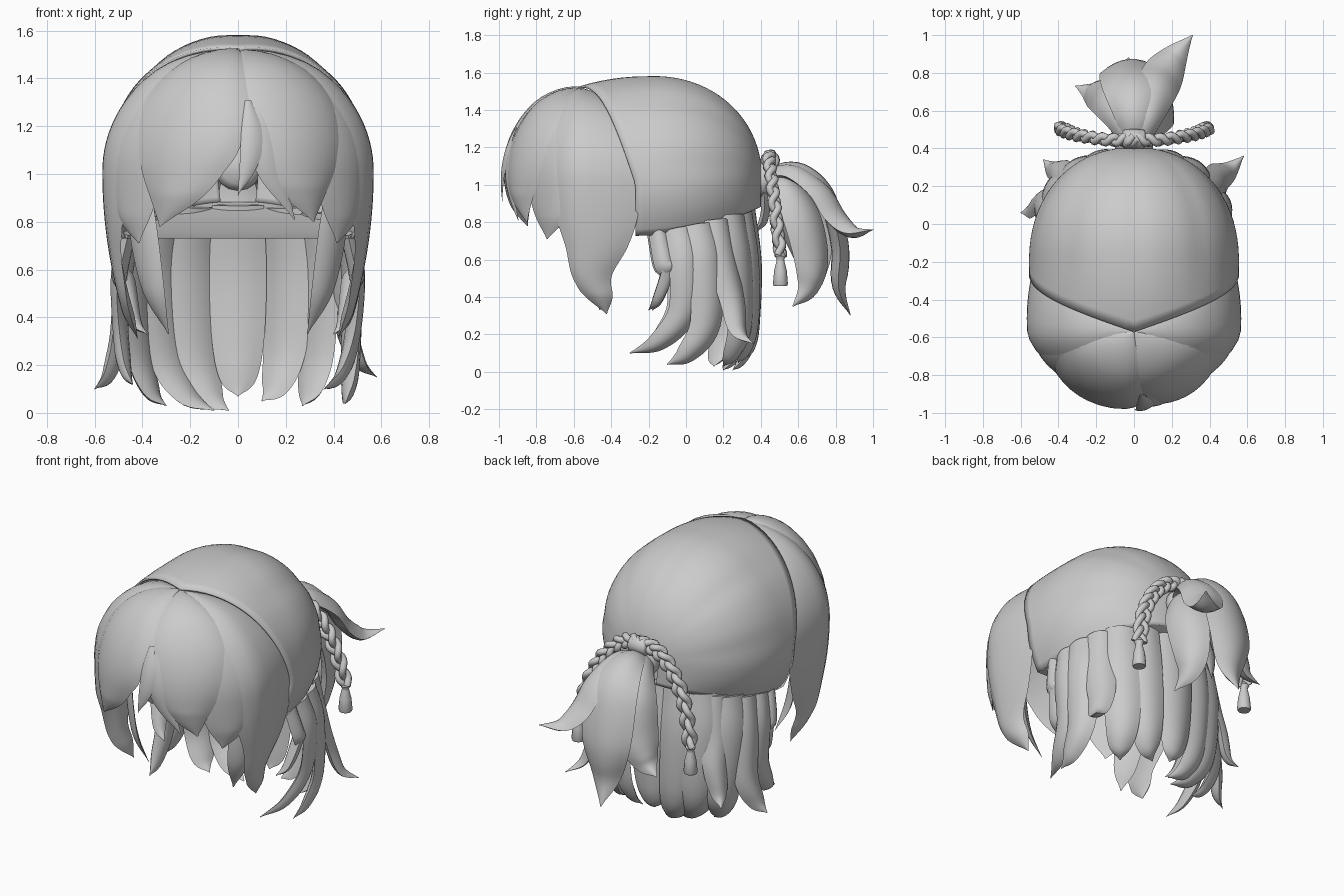
import bpy, bmesh, math
from mathutils import Vector as V

if "Cube" in bpy.data.objects:
    bpy.data.objects.remove(bpy.data.objects["Cube"])

grey = bpy.data.materials.new("hair grey")
grey.diffuse_color = (0.6, 0.6, 0.6, 1)
grey.use_nodes = True
grey.node_tree.nodes["Principled BSDF"].inputs["Base Color"].default_value = grey.diffuse_color


def mesh_object(name, rows, closed=True, caps=True):
    """Skin a list of equally long rows of points."""
    bm = bmesh.new()
    vs = [[bm.verts.new(p) for p in r] for r in rows]
    n = len(rows[0])
    for a, b in zip(vs, vs[1:]):
        for i in range(n if closed else n - 1):
            j = (i + 1) % n
            bm.faces.new((a[i], a[j], b[j], b[i]))
    if caps and closed:
        bm.faces.new(vs[0])
        bm.faces.new(vs[-1])
    bmesh.ops.recalc_face_normals(bm, faces=bm.faces)
    me = bpy.data.meshes.new(name)
    bm.to_mesh(me)
    bm.free()
    me.materials.append(grey)
    ob = bpy.data.objects.new(name, me)
    bpy.context.collection.objects.link(ob)
    bpy.context.view_layer.objects.active = ob
    ob.select_set(True)
    bpy.ops.object.shade_smooth_by_angle(angle=math.radians(50))
    ob.select_set(False)
    return ob


def smooth(points, steps):
    """Catmull-Rom samples through points of any dimension."""
    p = [V(q) for q in points]
    p = [2 * p[0] - p[1]] + p + [2 * p[-1] - p[-2]]
    out = []
    for i in range(1, len(p) - 2):
        a, b, c, d = p[i - 1:i + 3]
        for k in range(steps):
            t = k / steps
            out.append(0.5 * (2 * b + (c - a) * t + (2 * a - 5 * b + 4 * c - d) * t * t
                              + (3 * b - a - 3 * c + d) * t ** 3))
    return out + [p[-2]]


def power(v, e):
    return math.copysign(abs(v) ** e, v)


# lens cross-section: (across, outward)
LENS = [(-1 + i / 4, 1 - (-1 + i / 4) ** 2) for i in range(9)]
LENS += [(u, -0.6 * (1 - u * u)) for u in (0.6, 0.2, -0.2, -0.6)]


def lock(name, path, widths, thick, axis=(0, -0.1, None)):
    """Tapered lock swept along a path, its face carried along without twisting."""
    pts = smooth(path, 6)
    ws = smooth([(w, 0) for w in widths], 6)
    last = len(pts) - 1
    tans = [(pts[min(i + 1, last)] - pts[max(i - 1, 0)]).normalized() for i in range(last + 1)]
    m = last // 3
    outs = [None] * (last + 1)
    prev = pts[m] - V((axis[0], axis[1], pts[m].z if axis[2] is None else axis[2]))
    outs[m] = (prev - tans[m] * prev.dot(tans[m])).normalized()
    for i in list(range(m + 1, last + 1)) + list(range(m - 1, -1, -1)):
        prev = outs[i - 1] if i > m else outs[i + 1]
        outs[i] = (prev - tans[i] * prev.dot(tans[i])).normalized()
    rows = []
    for p, tan, out, wv in zip(pts, tans, outs, ws):
        side = tan.cross(out)
        w = max(wv[0], 0.003)
        t = thick * min(1, w / max(widths) * 1.3)
        rows.append([p + side * u * w + out * h * t for u, h in LENS])
    return mesh_object(name, rows)


# --- crown: strands combed back to the tie ---
def nape(y):
    return 0.73 + 0.15 * max(0, (y + 0.28) / 0.67) ** 2


def crown_point(s, a):
    k = min(abs(a) / 90, 1)
    y = 0.395 + (-0.57 + 0.3 * k - 0.395) * s ** 1.7
    q = min(max((y + 0.2) / 0.6, 0), 1)
    w = 0.55 * (1 - q ** 2.15) ** (1 / 2.15)
    top = 0.58 * math.sqrt(1 - q * q) if y > -0.2 else 0.58 - 0.06 * ((y + 0.2) / 0.37) ** 2
    zc = 1.0 + 0.04 * q
    r = 1 - 0.015 * abs(math.cos(math.radians(a * 4.5))) ** 6 * math.sin(math.pi * s)
    x = w * math.sin(math.radians(a)) * r
    if abs(a) <= 90:
        return (x, y, zc + top * math.cos(math.radians(a)) * r)
    return (x, y, zc - (zc - nape(y)) * (abs(a) - 90) / 30)


crown = mesh_object("crown_hair", [[crown_point(i / 28, -120 + j * 4) for j in range(61)]
                                   for i in range(29)], closed=False)
sol = crown.modifiers.new("thickness", "SOLIDIFY")
sol.thickness = 0.012
sol.offset = 0
# underside closing the crown along its lower rim
mesh_object("crown_underside", [[V(crown_point(i / 28, -120)).lerp(V(crown_point(i / 28, 120)), j / 8)
                                 for j in range(9)] for i in range(29)], closed=False)


# --- fringe panels fanning out from the parting ---
def fringe_point(phi, az, lift):
    p, a = math.radians(min(phi, 90)), math.radians(max(-90, min(az, 90)))
    f = math.sin(p) * (1 - 0.22 * (max(phi - 90, 0) / 70) ** 2)
    z = 1.01 + 0.505 * math.cos(p) - max(phi - 90, 0) * 0.01
    back = 0.3 * max(abs(az) - 90, 0) / 45
    n = V((math.sin(a) * math.sin(p), -math.cos(a) * math.sin(p), math.cos(p)))
    return V((0.54 * power(math.sin(a), 1.22) * f,
              -0.57 + (back - 0.4 * max(math.cos(a), 0) ** 1.2) * f, z)) + n * lift


def panel(name, keys, thick=0.03, lift=0.0):
    rows = []
    for phi, az, half in smooth(keys, 7):
        half = max(half, 0.4)
        t = thick * min(1, half / 14) * min(1, 0.15 + phi / 40)
        rows.append([fringe_point(max(phi, 0.5), az + u * half, lift + h * t) for u, h in LENS])
    return mesh_object(name, rows)


panel("fringe_left", [(0, -38, 46), (40, -30, 39), (70, -25, 32), (90, -30, 21),
                      (102, -34, 12), (113, -42, 0)], 0.026, 0.006)
panel("fringe_right", [(0, 42, 46), (40, 38, 38), (70, 35, 26), (90, 34, 18),
                       (101, 36, 10), (111, 41, 0)], 0.026)
panel("fringe_middle", [(55, 8, 2), (70, 9, 6), (82, 8, 6), (92, 5, 4), (100, 0, 0)], 0.025, 0.014)
panel("fringe_middle_right", [(50, 14, 5), (75, 16, 9), (92, 20, 7), (110, 31, 0)], 0.025)
for s, side in ((-1, "left"), (1, "right")):
    panel("temple_" + side, [(0, s * 70, 28), (60, s * 68, 28), (90, s * 66, 24),
                             (106, s * 64, 17), (120, s * 58, 0)], 0.02, -0.012)
    panel("side_lock_" + side, [(0, s * 95, 42), (50, s * 97, 40), (80, s * 99, 38), (105, s * 102, 36),
                                (124, s * 103, 28), (140, s * 100, 19), (151, s * 109, 13),
                                (160, s * 118, 0)], 0.03, -0.002)
    # inner strands hanging beside the face
    lock("inner_strand_" + side, [(s * 0.41, -0.48, 0.9), (s * 0.39, -0.5, 0.72),
                                  (s * 0.35, -0.5, 0.5), (s * 0.29, -0.46, 0.33)],
         [0.07, 0.08, 0.06, 0], 0.02)

# --- long hair hanging below the crown: angle from back, tip, half width ---
LONG = [(0, (0.0, 0.31, 0.07), 0.12), (-20, (-0.04, 0.25, 0.01), 0.11), (22, (0.1, 0.28, 0.05), 0.11),
        (-38, (-0.1, 0.2, 0.01), 0.11), (40, (0.27, 0.2, 0.03), 0.11), (-58, (-0.3, 0.15, 0.03), 0.11),
        (57, (0.58, 0.36, 0.15), 0.09), (-74, (-0.6, 0.06, 0.1), 0.09), (72, (0.45, -0.1, 0.04), 0.10),
        (86, (0.36, -0.3, 0.1), 0.09), (-88, (-0.44, -0.24, 0.12), 0.09),
        (97, (0.4, -0.2, 0.33), 0.06), (-98, (-0.38, -0.18, 0.33), 0.06),
        (-48, (-0.48, 0.34, 0.2), 0.08)]
for i, (deg, tip, w) in enumerate(LONG):
    a = math.radians(deg)
    x, y = 0.455 * power(math.sin(a), 0.85), -0.08 + 0.41 * power(math.cos(a), 0.85)
    root = V((x, y, nape(y) + 0.015))
    mid = V((x * 1.08, y + 0.035, 0.58))
    low = mid.lerp(V(tip), 0.15) + V((0, 0.03 * abs(math.sin(a)), 0))
    low.z = tip[2] + 0.22
    near = mid.lerp(V(tip), 0.5)
    near.z = tip[2] + 0.06
    lock(f"long_lock_{i + 1}", [root, mid, low, near, tip],
         [w * 0.9, w, w * 0.9, w * 0.6, 0], 0.04)

# --- ponytail ---
TAIL = [([(0, 0.42, 1.06), (0, 0.58, 1.07), (-0.01, 0.73, 0.95), (-0.02, 0.81, 0.68), (-0.02, 0.81, 0.45), (-0.03, 0.88, 0.3)],
         [0.05, 0.11, 0.16, 0.16, 0.09, 0], 0.06),
        ([(0.02, 0.42, 1.05), (0.07, 0.56, 1.06), (0.12, 0.71, 0.96), (0.16, 0.8, 0.82), (0.22, 0.89, 0.74), (0.31, 1.0, 0.76)],
         [0.05, 0.08, 0.11, 0.11, 0.07, 0], 0.05),
        ([(-0.02, 0.42, 1.05), (-0.07, 0.55, 1.03), (-0.13, 0.66, 0.9), (-0.17, 0.7, 0.68), (-0.22, 0.7, 0.55), (-0.31, 0.73, 0.5)],
         [0.05, 0.08, 0.11, 0.11, 0.07, 0], 0.05),
        ([(0.02, 0.42, 1.02), (0.09, 0.53, 0.98), (0.14, 0.62, 0.82), (0.14, 0.67, 0.6), (0.14, 0.65, 0.45), (0.18, 0.57, 0.35)],
         [0.05, 0.09, 0.12, 0.11, 0.07, 0], 0.05),
        ([(0, 0.42, 1.0), (-0.02, 0.5, 0.92), (-0.02, 0.56, 0.78), (-0.02, 0.62, 0.62), (0, 0.68, 0.45)],
         [0.05, 0.09, 0.12, 0.09, 0], 0.04)]
for i, (path, widths, t) in enumerate(TAIL):
    lock(f"ponytail_lock_{i + 1}", path, widths, t, (0, 0.55, 0.72))


# --- braided cord with knot and tassels ---
def tube(name, pts, radii, n=8):
    rows = []
    for i, p in enumerate(pts):
        t = (pts[min(i + 1, len(pts) - 1)] - pts[max(i - 1, 0)]).normalized()
        a = t.cross(V((0, 1, 0.05))).normalized()
        b = t.cross(a)
        rows.append([p + (a * math.cos(k * math.tau / n) + b * math.sin(k * math.tau / n)) * radii[i]
                     for k in range(n)])
    return mesh_object(name, rows)


for s, side in ((-1, "left"), (1, "right")):
    spine = smooth([(0, 0.45, 1.145), (s * 0.12, 0.445, 1.12), (s * 0.24, 0.46, 1.01),
                    (s * 0.33, 0.48, 0.84), (s * 0.385, 0.505, 0.62)], 16)
    for k in range(3):
        pts = []
        for i, p in enumerate(spine):
            t = (spine[min(i + 1, 64)] - spine[max(i - 1, 0)]).normalized()
            across = t.cross(V((0, 1, 0))).normalized()
            ph = i / 64 * math.tau * 3 + k * math.tau / 3
            pts.append(p + across * 0.027 * math.sin(ph) + V((0, 1, 0)) * 0.017 * math.sin(2 * ph))
        tube(f"braid_{side}_{k + 1}", pts, [0.02] * len(pts))
    tip = spine[-1]
    prof = [(0.02, 0.015), (0.0, 0.03), (-0.02, 0.02), (-0.03, 0.022), (-0.08, 0.034), (-0.15, 0.04), (-0.16, 0.036)]
    tube("tassel_" + side, [tip + V((0, 0, z)) for z, r in prof], [r for z, r in prof], 12)

# band over the top of the braid
tube("cord_knot", [V((x, 0.45, 1.13)) for x in (-0.06, -0.052, 0, 0.052, 0.06)],
     [0.04, 0.05, 0.053, 0.05, 0.04], 12)
# ring around the root of the ponytail
tube("ponytail_band", [V((0, y, 1.03)) for y in (0.37, 0.4, 0.44, 0.46)], [0.07, 0.1, 0.1, 0.08], 16)
# loop of hair tucked under the band
lock("under_loop", [(0, 0.4, 1.05), (0, 0.42, 0.92), (0, 0.41, 0.82), (0, 0.38, 0.76)],
     [0.05, 0.08, 0.07, 0.02], 0.03)
